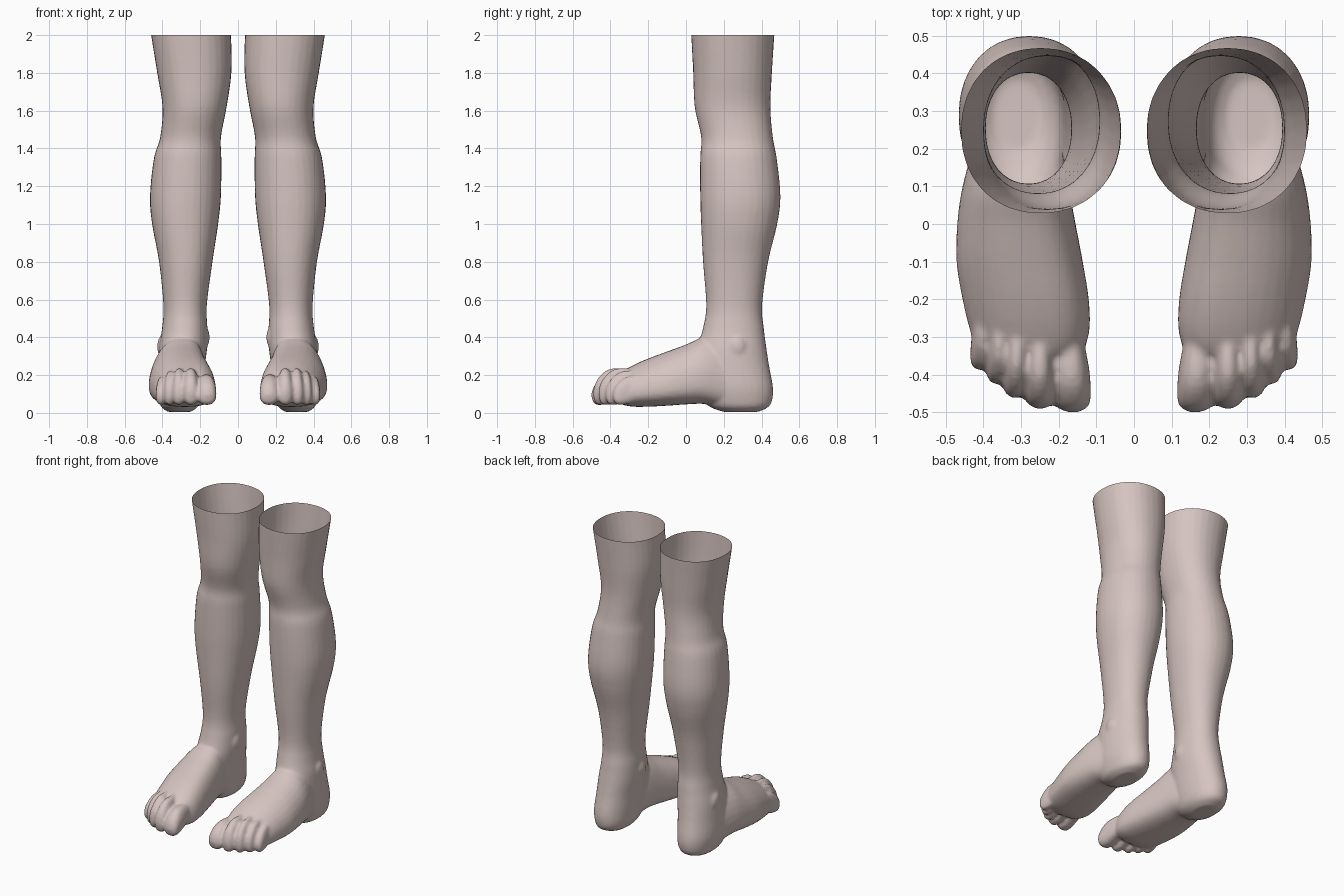
import bpy, bmesh, math
from mathutils import Matrix, Vector

cube = bpy.data.objects.get("Cube")
if cube:
    bpy.data.objects.remove(cube, do_unlink=True)

skin = bpy.data.materials.new("pale skin")
skin.use_nodes = True
skin_colour = (0.67, 0.555, 0.53, 1)
skin.diffuse_color = skin_colour
skin.node_tree.nodes["Principled BSDF"].inputs["Base Color"].default_value = skin_colour

SIDES = 32


def smooth_rows(rows, steps=5):
    """Pass a smooth curve through rows of section sizes."""
    rows = [Vector(r) for r in rows]
    out = []
    for i in range(len(rows) - 1):
        a, b, c, d = rows[max(i - 1, 0)], rows[i], rows[i + 1], rows[min(i + 2, len(rows) - 1)]
        for s in range(steps):
            t = s / steps
            out.append(b + (c - a) * (t / 2) + (a * 2 - b * 5 + c * 4 - d) * (t * t / 2)
                       + (b * 3 - a - c * 3 + d) * (t ** 3 / 2))
    return out + [rows[-1]]


def loft(bm, rings):
    """Skin a closed tube over rings of points."""
    loops = [[bm.verts.new(p) for p in ring] for ring in rings]
    faces = [bm.faces.new(loops[0]), bm.faces.new(loops[-1])]
    for a, b in zip(loops, loops[1:]):
        for i in range(SIDES):
            j = (i + 1) % SIDES
            faces.append(bm.faces.new((a[i], a[j], b[j], b[i])))
    bmesh.ops.recalc_face_normals(bm, faces=faces)


def power(v, e):
    return math.copysign(abs(v) ** e, v)


def upright_ring(row):
    z, x0, x1, y0, y1 = row
    angles = [math.tau * i / SIDES for i in range(SIDES)]
    return [((x0 + x1) / 2 + (x1 - x0) / 2 * power(math.cos(a), 0.93),
             (y0 + y1) / 2 + (y1 - y0) / 2 * power(math.sin(a), 0.93), z) for a in angles]


def forward_ring(row, lean=0.0, belly=0.45):
    """Section across the foot: domed above, flatter on the sole."""
    y, x0, x1, z0, z1 = row
    middle = z0 + (z1 - z0) * belly
    ring = []
    for i in range(SIDES):
        a = math.tau * i / SIDES
        c, s = math.cos(a), math.sin(a)
        x = (x0 + x1) / 2 + (x1 - x0) / 2 * power(c, 0.85) - lean * max(s, 0) ** 2
        z = middle + (s * (z1 - middle) if s > 0 else power(s, 0.75) * (middle - z0))
        ring.append((x, y, z))
    return ring


bm = bmesh.new()

# Leg and heel: height, inner x, outer x, front y, back y
leg_rows = [
    (0.005, .25, .37, .20, .38), (.03, .215, .405, .13, .435), (.07, .195, .42, .09, .457),
    (.14, .185, .43, .06, .46), (.25, .175, .425, .05, .44), (.35, .163, .418, .062, .425),
    (.45, .162, .402, .09, .412), (.57, .165, .395, .107, .403), (.80, .135, .418, .09, .435),
    (1.0, .105, .455, .08, .483), (1.15, .09, .466, .075, .50), (1.35, .088, .445, .075, .48),
    (1.46, .09, .412, .08, .46), (1.62, .06, .40, .046, .447), (1.8, .035, .428, .038, .455),
    (2.0, .036, .46, .028, .468), (2.08, .036, .47, .028, .475)]
loft(bm, [upright_ring(r) for r in smooth_rows(leg_rows)])

# Foot: y, inner x, outer x, sole z, top z
foot_rows = [
    (.28, .215, .41, .03, .34), (.18, .19, .435, .035, .40), (.09, .172, .458, .048, .40),
    (0, .155, .47, .045, .362), (-.1, .136, .472, .038, .325), (-.2, .12, .456, .033, .288),
    (-.28, .118, .437, .033, .252), (-.34, .135, .415, .045, .215), (-.37, .16, .38, .07, .17)]
loft(bm, [forward_ring(r, 0.025, 0.36) for r in smooth_rows(foot_rows)])

# Toes: centre x, half width, tip y, knuckle height
toes = [(.163, .051, -.50, .205), (.25, .041, -.49, .238), (.315, .034, -.462, .238),
        (.364, .031, -.425, .225), (.409, .030, -.388, .198)]
for x, w, tip, top in toes:
    toe_rows = []
    for back, width, low, high in ((.19, .75, .08, .98), (.12, .95, .06, 1.0), (.07, 1, .045, .95),
                                   (.03, .95, .042, .80), (.01, .72, .055, .66), (0, .3, .085, .52)):
        shift = back * (x - .25) * 0.5
        toe_rows.append((tip + back, x - shift - w * width, x - shift + w * width, low, top * high))
    loft(bm, [forward_ring(r) for r in smooth_rows(toe_rows, 3)])

# Ankle bones
for x, y, z in ((.178, .23, .40), (.40, .27, .35)):
    place = Matrix.Translation((x, y, z)) @ Matrix.Diagonal((.028, .05, .06, 1))
    bmesh.ops.create_uvsphere(bm, u_segments=16, v_segments=10, radius=1, matrix=place)

draft_mesh = bpy.data.meshes.new("left_leg_draft")
bm.to_mesh(draft_mesh)
bm.free()
draft = bpy.data.objects.new("left_leg_draft", draft_mesh)
bpy.context.collection.objects.link(draft)

# Fuse the parts into one skin
fuse = draft.modifiers.new("fuse", 'REMESH')
fuse.mode = 'VOXEL'
fuse.voxel_size = 0.01
soften = draft.modifiers.new("soften", 'SMOOTH')
soften.factor = 0.5
soften.iterations = 4
evaluated = draft.evaluated_get(bpy.context.evaluated_depsgraph_get())
skin_mesh = bpy.data.meshes.new_from_object(evaluated)
bpy.data.objects.remove(draft, do_unlink=True)


def finish_leg(name, side):
    """Cut the open top and mirror for the chosen side."""
    bm = bmesh.new()
    bm.from_mesh(skin_mesh)
    bmesh.ops.bisect_plane(bm, geom=bm.verts[:] + bm.edges[:] + bm.faces[:],
                           plane_co=(0, 0, 2), plane_no=(0, 0, 1), clear_outer=True)
    if side < 0:
        bmesh.ops.scale(bm, vec=(-1, 1, 1), verts=bm.verts)
        bmesh.ops.reverse_faces(bm, faces=bm.faces)
    for f in bm.faces:
        f.smooth = True
        f.material_index = 0
    mesh = bpy.data.meshes.new(name)
    bm.to_mesh(mesh)
    bm.free()
    mesh.materials.clear()
    mesh.materials.append(skin)
    leg = bpy.data.objects.new(name, mesh)
    bpy.context.collection.objects.link(leg)


finish_leg("left_leg", 1)
finish_leg("right_leg", -1)
bpy.data.meshes.remove(skin_mesh)
